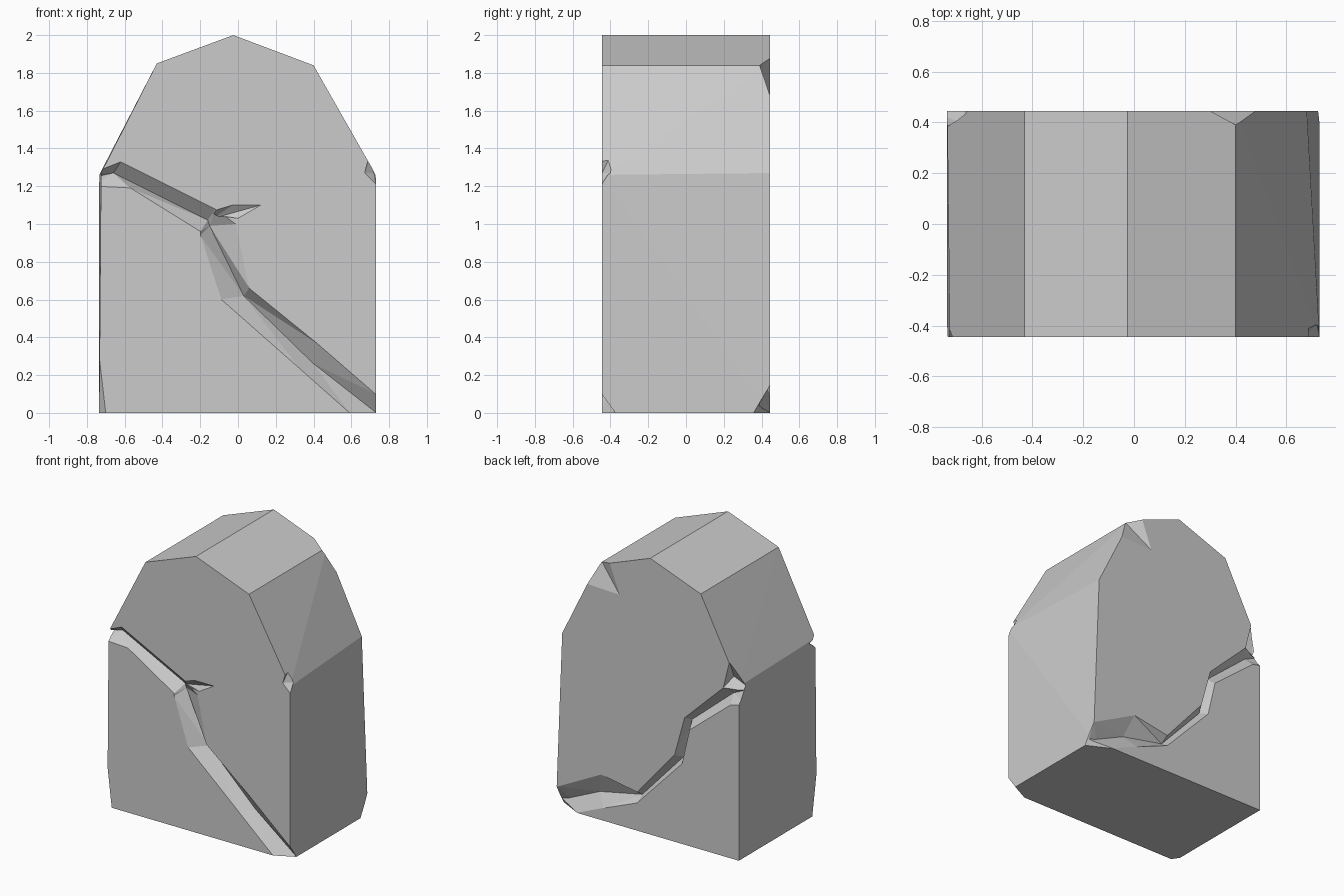
import bpy, bmesh
from mathutils import Vector

if "Cube" in bpy.data.objects:
    bpy.data.objects.remove(bpy.data.objects["Cube"], do_unlink=True)

HALF = 0.445  # half thickness of the slab

stone = bpy.data.materials.new("stone grey")
stone.use_nodes = True
colour = (0.6, 0.6, 0.6, 1)
stone.diffuse_color = colour
stone.node_tree.nodes["Principled BSDF"].inputs["Base Color"].default_value = colour


def make_object(name, bm):
    bmesh.ops.recalc_face_normals(bm, faces=bm.faces)
    mesh = bpy.data.meshes.new(name)
    bm.to_mesh(mesh)
    bm.free()
    obj = bpy.data.objects.new(name, mesh)
    bpy.context.collection.objects.link(obj)
    return obj


def hull(name, points):
    bm = bmesh.new()
    for p in points:
        bm.verts.new(p)
    res = bmesh.ops.convex_hull(bm, input=bm.verts)
    loose = [v for v in bm.verts if not v.link_faces]
    bmesh.ops.delete(bm, geom=loose, context="VERTS")
    bmesh.ops.dissolve_limit(bm, angle_limit=0.002, verts=bm.verts, edges=bm.edges)
    return make_object(name, bm)


def groove(name, side, depth, stations):
    """V-shaped cutter; each station gives upper lip, valley and lower lip."""
    bm = bmesh.new()
    rings = []
    for up, valley, low in stations:
        mid = ((up[0] + low[0]) / 2, (up[1] + low[1]) / 2)
        ring = [(up, HALF + 0.001), (valley, HALF - depth),
                (low, HALF + 0.001), (mid, HALF + 0.15)]
        rings.append([bm.verts.new((p[0], side * y, p[1])) for p, y in ring])
    for a, b in zip(rings, rings[1:]):
        for i in range(4):
            j = (i + 1) % 4
            bm.faces.new((a[i], a[j], b[j], b[i]))
    bm.faces.new(rings[0])
    bm.faces.new(rings[-1])
    bmesh.ops.triangulate(bm, faces=bm.faces)
    return make_object(name, bm)


def cut(body, cutter):
    mod = body.modifiers.new("cut", "BOOLEAN")
    mod.operation = "DIFFERENCE"
    mod.solver = "EXACT"
    mod.object = cutter
    graph = bpy.context.evaluated_depsgraph_get()
    mesh = bpy.data.meshes.new_from_object(body.evaluated_get(graph))
    body.modifiers.clear()
    body.data = mesh
    bpy.data.objects.remove(cutter, do_unlink=True)


# Slab with a faceted arch; the left side leans in towards the back
outline = [(-0.735, 0), (0.73, 0), (0.4, 1.84), (-0.025, 2), (-0.43, 1.85)]
corners = [(x, y, z) for x, z in outline for y in (-HALF, HALF)]
corners += [(0.73, -HALF, 1.26), (0.68, HALF, 1.27),
            (-0.725, -HALF, 1.27), (-0.735, HALF, 1.26)]
slab = hull("stone_slab", corners)

# Long crack across the front
cut(slab, groove("front_crack", -1, 0.07, [
    ((-0.77, 1.27), (-0.80, 1.24), (-0.77, 1.20)),
    ((-0.62, 1.33), (-0.66, 1.27), (-0.57, 1.19)),
    ((-0.12, 1.08), (-0.16, 1.02), (-0.20, 0.96)),
    ((-0.01, 1.00), (-0.15, 0.99), (-0.20, 0.94)),
    ((0.06, 0.66), (0.03, 0.62), (-0.09, 0.60)),
    ((0.43, 0.36), (0.40, 0.26), (0.33, 0.23)),
    ((0.73, 0.10), (0.72, 0.01), (0.59, 0.0)),
    ((0.85, 0.0), (0.85, -0.1), (0.72, -0.12))]))

# Long crack across the back
cut(slab, groove("back_crack", 1, 0.06, [
    ((-0.80, 1.30), (-0.80, 1.24), (-0.80, 1.14)),
    ((-0.61, 1.22), (-0.65, 1.17), (-0.67, 1.11)),
    ((-0.30, 0.92), (-0.32, 0.89), (-0.34, 0.84)),
    ((-0.22, 0.63), (-0.25, 0.60), (-0.28, 0.58)),
    ((0.08, 0.28), (0.08, 0.24), (0.08, 0.20)),
    ((0.37, 0.33), (0.42, 0.17), (0.35, 0.09)),
    ((0.72, 0.15), (0.66, 0.06), (0.56, 0.0)),
    ((0.90, 0.10), (0.85, 0.0), (0.80, -0.1))]))

# Chips: rim points on the stone plus one point outside it
F, B = -HALF, HALF
chips = {
    "front_branch": [(-0.13, F, 1.07), (-0.03, F, 1.10), (0.12, F, 1.10),
                     (0.0, F, 1.03), (-0.13, F + 0.05, 1.03), (0, F - 0.1, 1.07)],
    "shoulder_left": [(0.67, F, 1.27), (0.69, F, 1.34), (0.73, F, 1.21),
                      (0.72, F + 0.05, 1.27), (0.69, F + 0.04, 1.35), (0.85, F - 0.15, 1.3)],
    "top_left_back": [(0.30, B, 1.878), (0.40, B - 0.055, 1.84), (0.49, B, 1.68),
                      (0.22, B, 1.67), (0.46, B + 0.15, 1.95)],
    "shoulder_right_back": [(-0.66, B, 1.42), (-0.61, B, 1.22), (-0.735, B, 1.14),
                            (-0.735, B - 0.08, 1.24), (-0.64, B - 0.08, 1.28),
                            (-0.85, B + 0.15, 1.35)],
    "foot_left_back": [(0.73, B, 0.15), (0.735, B - 0.09, 0), (0.56, B, 0),
                       (0.85, B + 0.15, -0.1)],
    "foot_right_front": [(-0.735, F, 0.3), (-0.735, F + 0.05, 0), (-0.70, F, 0),
                         (-0.85, F - 0.15, -0.1)],
}
for name, points in chips.items():
    cut(slab, hull(name, points))

# Flat chiselled faces
slab.data.materials.clear()
slab.data.materials.append(stone)
for face in slab.data.polygons:
    face.material_index = 0
    face.use_smooth = False
